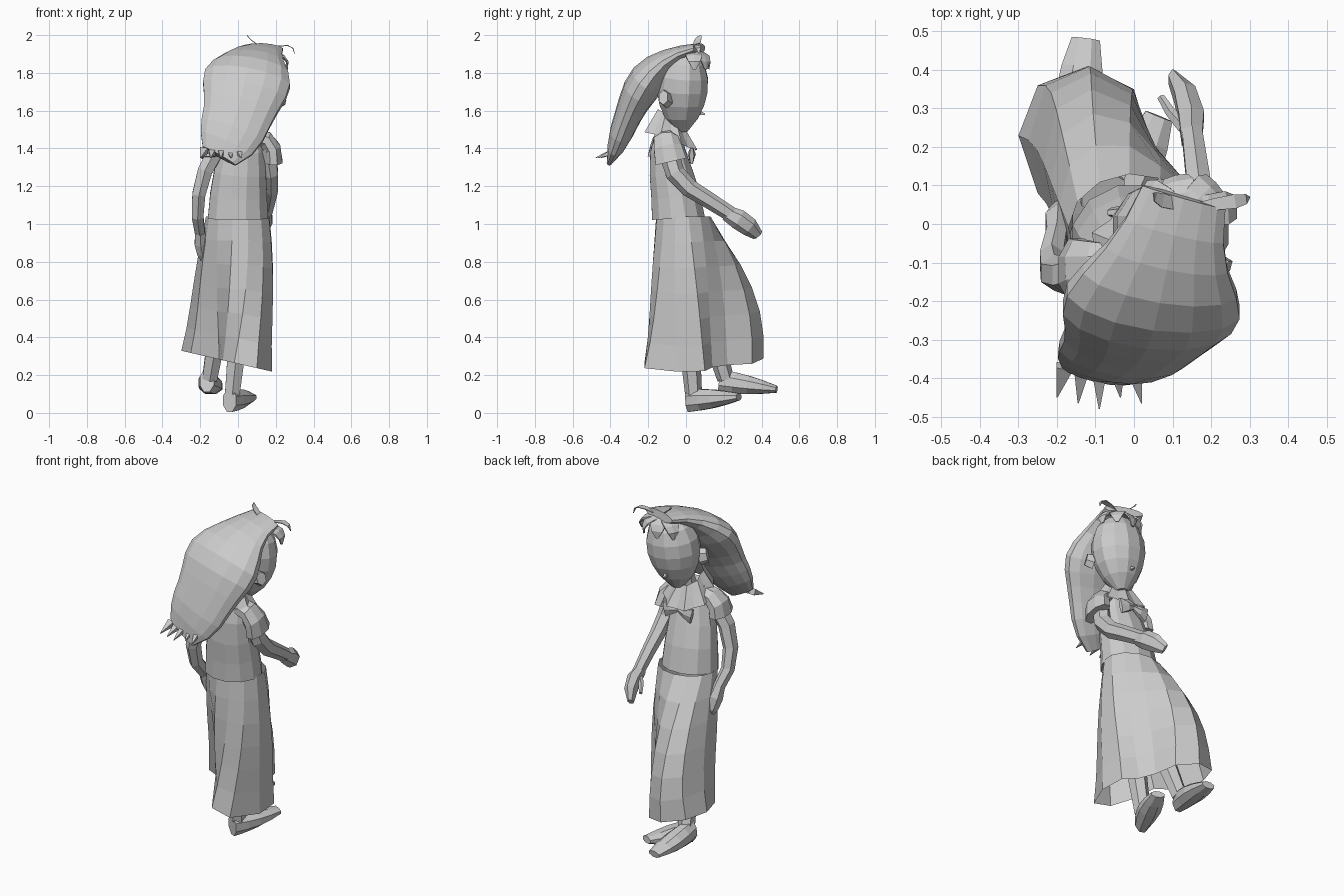
import bpy, bmesh
from math import sin, cos, pi, tau
from mathutils import Vector, Matrix

cube = bpy.data.objects.get("Cube")
if cube:
    bpy.data.objects.remove(cube)

shade = (0.6, 0.6, 0.6, 1)
grey = bpy.data.materials.new("plain_grey")
grey.use_nodes = True
grey.diffuse_color = shade
grey.node_tree.nodes["Principled BSDF"].inputs["Base Color"].default_value = shade

ALONG_X, ALONG_Y, ALONG_Z = Matrix.Identity(3)


def skin(name, rings, capped):
    """Join equal-length point rings with flat faces."""
    bm = bmesh.new()
    loops = [[bm.verts.new(point) for point in ring] for ring in rings]
    for low, high in zip(loops, loops[1:]):
        for i in range(len(low)):
            bm.faces.new((low[i - 1], low[i], high[i], high[i - 1]))
    if capped:
        bm.faces.new(loops[0])
        bm.faces.new(loops[-1])
    bmesh.ops.recalc_face_normals(bm, faces=bm.faces)
    mesh = bpy.data.meshes.new(name)
    bm.to_mesh(mesh)
    bm.free()
    mesh.materials.append(grey)
    part = bpy.data.objects.new(name, mesh)
    bpy.context.collection.objects.link(part)


def bezier(points, t):
    points = [Vector(point) for point in points]
    while len(points) > 1:
        points = [a.lerp(b, t) for a, b in zip(points, points[1:])]
    return points[0]


def taper(start, end, swell=0, wave=0):
    """Half size running from start to end, with a swelling and a ripple between."""
    return lambda t: start + (end - start) * t + swell * sin(pi * t) + wave * cos(2 * tau * (t - .4))


def egg(size):
    """Half size of an egg, narrow at the start."""
    return lambda t: size * sin(pi * (t * .94 + .03) ** 1.2) ** .5


def sweep(name, path, width, depth, sides=8, across=ALONG_X, steps=4):
    """Sweep an oval along a curve, width measured in the across direction."""
    rings = []
    for step in range(steps + 1):
        t = step / steps
        centre = bezier(path, t)
        ahead = (bezier(path, t + .01) - bezier(path, t - .01)).normalized()
        side = (across - ahead * across.dot(ahead)).normalized()
        up = ahead.cross(side)
        angles = [tau * (i + .5) / sides for i in range(sides)]
        rings.append([centre + side * width(t) * cos(a) + up * depth(t) * sin(a) for a in angles])
    skin(name, rings, True)


# Head, neck, nose and ears
sweep("head", [(.07, -.02, 1.49), (.09, -.03, 1.7), (.12, 0, 1.93)], egg(.155), egg(.14), sides=12, steps=6)
sweep("neck", [(.03, -.1, 1.4), (.06, -.06, 1.6)], taper(.05, .05), taper(.05, .05), steps=1)
sweep("nose", [(.08, .04, 1.6), (.08, .1, 1.58)], taper(.025, .005), taper(.03, .005), sides=4, steps=1)
for name, inner, outer in (("right_ear", .2, .24), ("left_ear", -.02, -.06)):
    sweep(name, [(inner, -.1, 1.66), (outer, -.12, 1.67)], taper(.035, .03), taper(.05, .04),
          sides=6, across=ALONG_Y, steps=1)

# Long swept-back hair, rippling and ending in pointed locks
sweep("hair", [(.13, .07, 1.93), (.04, -.24, 1.88), (.04, -.3, 1.57), (-.1, -.39, 1.36)],
      taper(.11, .1, .12, .015), taper(.025, .02, .07, .008), sides=14, steps=10)
for lock in range(5):
    root = Vector((lock * .045 - .18, -.37, 1.39))
    drop = Vector((lock * .01 - .02, -.08 - lock % 3 * .015, -.04))
    sweep("hair_lock", [root, root + drop], taper(.03, .002), taper(.025, .002), sides=4, steps=2)

# Fringe fanned around the brow
crown = Vector((.13, .03, 1.91))
for lock in range(4):
    angle = pi * (.8 - lock * .25)
    out = Vector((cos(angle) * .13, sin(angle) * .09, 0))
    tip = crown + out - ALONG_Z * .09
    sweep("fringe", [crown, crown + out * 1.2, tip], taper(.03, .01, .03), taper(.012, .006),
          sides=6, across=ALONG_Z.cross(out))

# Two curling leaves on the crown
for name, tip in (("left_leaf", (.05, .08, 2)), ("right_leaf", (.3, .07, 1.9))):
    sweep(name, [(.15, .045, 1.92), (tip[0], .06, 1.98), tip],
          taper(.01, .002, .02), taper(.004, .002), sides=4, across=ALONG_Y)

# Blouse
sweep("blouse", [(0, -.04, 1.03), (0, -.05, 1.2), (.02, -.12, 1.35), (.03, -.09, 1.5)],
      taper(.165, .1, .01), taper(.145, .07, .01), sides=12)

# Pleated collar
collar = []
for level in range(3):
    ring = []
    for i in range(16):
        angle = tau * i / 16
        radius = (.07 + .035 * level) * (1.08 if i % 2 else .92)
        ring.append((.03 + radius * cos(angle), radius * sin(angle) - .08,
                     1.56 - level * .06 - .05 * sin(angle)))
    collar.append(ring)
skin("collar", collar, False)

# Chest bow
knot = Vector((.03, .03, 1.38))
for side in (ALONG_X, -ALONG_X):
    sweep("bow_loop", [knot, knot + side * .09 - ALONG_Z * .02], taper(.015, .05), taper(.012, .012, .01),
          sides=6, across=ALONG_Z, steps=2)

# Sleeves and arms, one reaching forward and one hanging
for name, shoulder, cuff in (("right_sleeve", (.09, -.11, 1.46), (.19, -.08, 1.33)),
                             ("left_sleeve", (-.04, -.11, 1.45), (-.15, -.12, 1.35))):
    top = (cuff[0], shoulder[1], shoulder[2])
    sweep(name, [shoulder, top, cuff], taper(.06, .09), taper(.05, .05), across=ALONG_Y, steps=3)
for name, path in (
        ("right_arm", [(.15, -.1, 1.4), (.2, -.07, 1.18), (.17, .08, 1.17), (.15, .24, 1.05)]),
        ("left_arm", [(-.11, -.12, 1.4), (-.22, -.15, 1.25), (-.23, -.14, 1.05), (-.2, -.02, .95)])):
    sweep(name, path, taper(.05, .03), taper(.055, .04), sides=6)

# Hands
for name, path in (("right_hand", [(.15, .21, 1.06), (.16, .32, 1.01), (.1, .38, .94)]),
                   ("left_hand", [(-.2, -.03, .96), (-.2, .03, .87), (-.17, .03, .79)])):
    sweep(name, path, taper(.03, .015, .015), taper(.04, .03, .02), sides=6, steps=3)
sweep("right_thumb", [(.13, .25, 1.03), (.09, .29, 1), (.07, .33, .98)], taper(.018, .01), taper(.018, .01),
      sides=5, steps=2)

# Skirt swung forward over the leading leg, from waist oval to folded hem
hem = [(.18, -.05), (.17, .1), (.08, .14), (.03, .22), (0, .35), (-.12, .41), (-.25, .36),
       (-.3, .23), (-.25, .08), (-.1, .05), (-.08, -.1), (-.02, -.22), (.1, -.22)]
skirt = []
for step in range(7):
    level = step / 6
    front, back = sin(min(1, level * 1.15) * pi / 2), level ** 2
    ring = []
    for i, (x, y) in enumerate(hem):
        angle = tau * (i - .6) / len(hem)
        share = min(1, max(0, (y + .1) / .4))
        flare = back + (front - back) * share
        spread = back + (flare - back) * .3
        hips = 1 + .15 * sin(pi * level)
        waist = Vector((.17 * hips * cos(angle), .145 * hips * sin(angle) - .015))
        height = 1.04 + (.26 - .23 * x - 1.04) * level
        ring.append((waist.x + (x - waist.x) * spread, waist.y + (y - waist.y) * flare, height))
    skirt.append(ring)
skin("skirt", skirt, False)

# Legs and shoes
for side, hip, ankle, heel, toe in (
        ("right", (.02, 0, .6), (-.03, .04, .1), (-.045, .01, .065), (.065, .28, .085)),
        ("left", (-.08, .08, .6), (-.15, .21, .18), (-.165, .18, .17), (-.125, .48, .125))):
    sweep(side + "_leg", [hip, ankle], taper(.065, .045), taper(.065, .045), sides=6, steps=2)
    sweep(side + "_shoe", [heel, toe], taper(.04, .04, .025), taper(.065, .02, .01))
